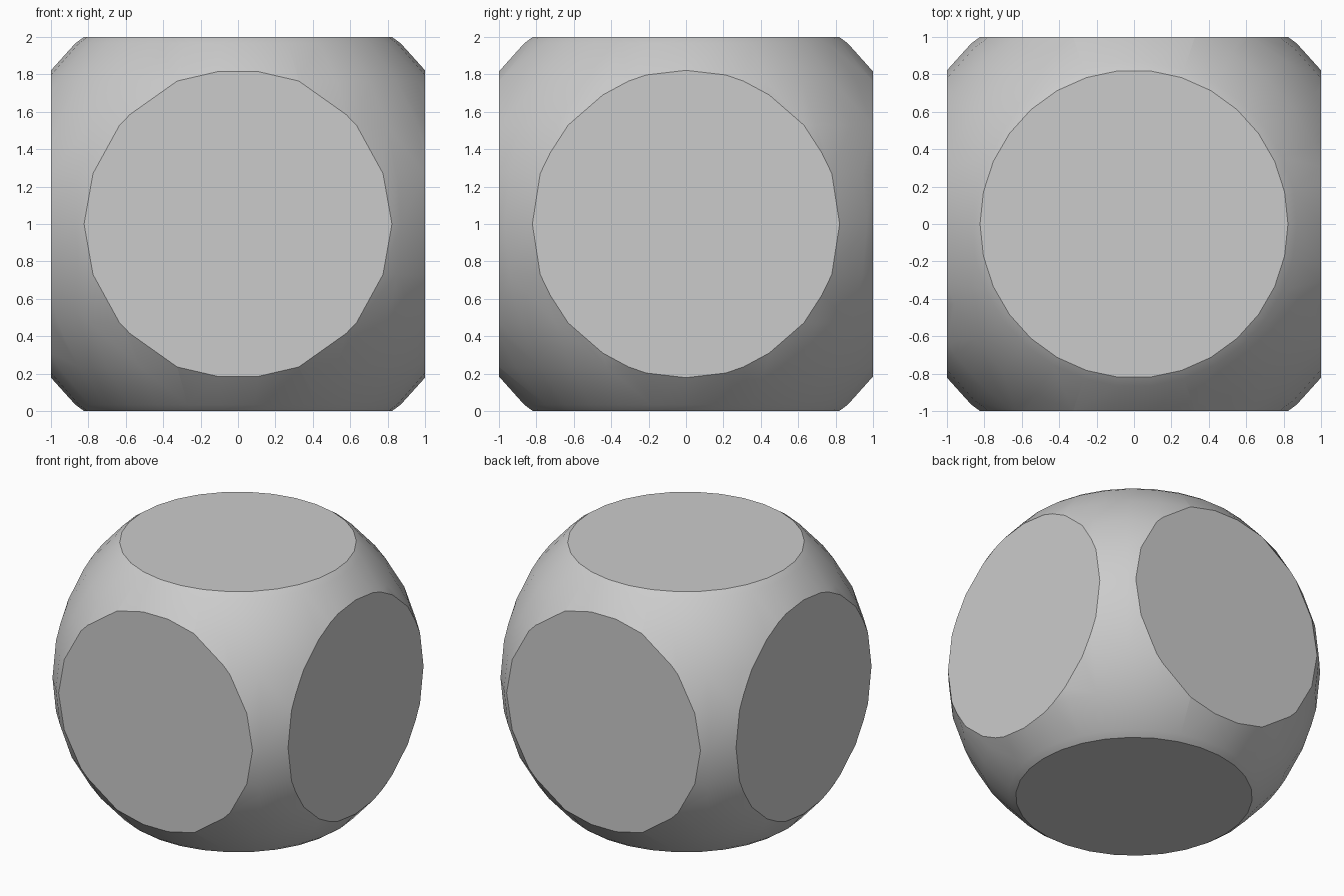
import bpy, bmesh, math
from mathutils import Vector

if "Cube" in bpy.data.objects:
    bpy.data.objects.remove(bpy.data.objects["Cube"], do_unlink=True)

RADIUS = 1.3      # ball radius
SEGMENTS = 30     # sides around the ball
HALF = 1.0        # distance from centre to each flat face
STEP = math.tau / SEGMENTS

# Single grey material
grey = bpy.data.materials.new("light_grey")
grey.use_nodes = True
colour = (0.6, 0.6, 0.6, 1)
grey.diffuse_color = colour
grey.node_tree.nodes["Principled BSDF"].inputs["Base Color"].default_value = colour

# Ball: half-circle profile with a ring on the equator, spun around z
bm = bmesh.new()
profile = [bm.verts.new((RADIUS * math.cos(k * STEP), 0, RADIUS * math.sin(k * STEP)))
           for k in range(-7, 8)]
edges = [bm.edges.new(pair) for pair in zip(profile, profile[1:])]
bmesh.ops.spin(bm, geom=profile + edges, cent=(0, 0, 0), axis=(0, 0, 1),
               angle=math.tau, steps=SEGMENTS, use_duplicate=False)
bmesh.ops.remove_doubles(bm, verts=bm.verts[:], dist=0.0001)

# Slice off the six sides and close each cut with one flat face
for axis in ((0, 0, 1), (0, 1, 0), (1, 0, 0)):
    for sign in (-1, 1):
        normal = Vector(axis) * sign
        cut = bmesh.ops.bisect_plane(
            bm, geom=bm.verts[:] + bm.edges[:] + bm.faces[:], dist=0.00001,
            plane_co=normal * HALF, plane_no=normal, clear_outer=True)
        rim = [e for e in cut["geom_cut"] if isinstance(e, bmesh.types.BMEdge)]
        bmesh.ops.edgeloop_fill(bm, edges=rim)

bmesh.ops.recalc_face_normals(bm, faces=bm.faces[:])
bmesh.ops.translate(bm, verts=bm.verts[:], vec=(0, 0, HALF))

mesh = bpy.data.meshes.new("rounded_cube")
bm.to_mesh(mesh)
bm.free()
mesh.materials.append(grey)
body = bpy.data.objects.new("rounded_cube", mesh)
bpy.context.collection.objects.link(body)

# Smooth ball surface, crisp rims around the flat faces
bpy.ops.object.select_all(action="DESELECT")
body.select_set(True)
bpy.context.view_layer.objects.active = body
bpy.ops.object.shade_smooth_by_angle(angle=math.radians(30))
